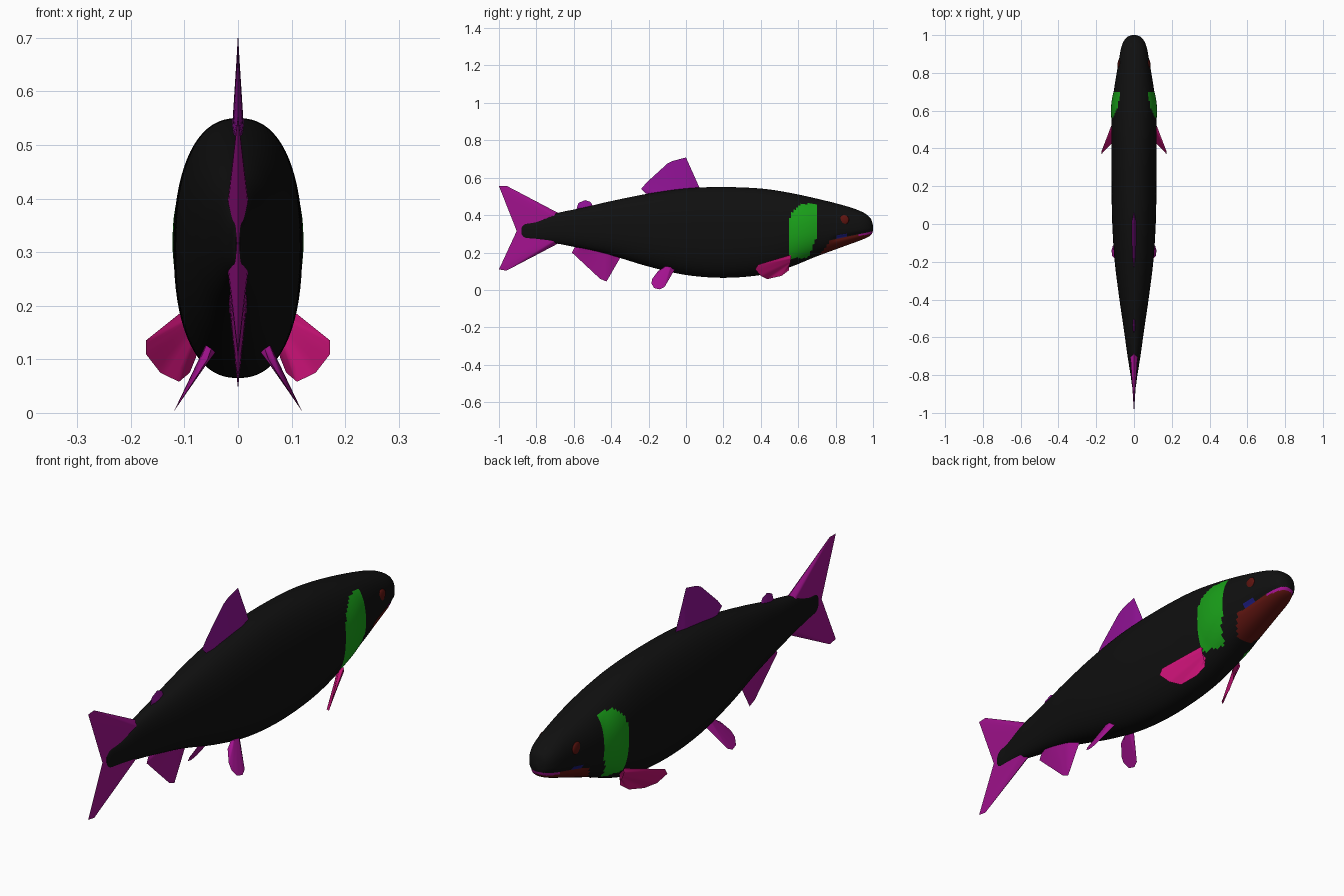
import bpy, bmesh, math
from mathutils import Vector

cube = bpy.data.objects.get("Cube")
if cube:
    bpy.data.objects.remove(cube, do_unlink=True)


def material(name, r, g, b):
    m = bpy.data.materials.new(name)
    m.use_nodes = True
    m.diffuse_color = (r, g, b, 1)
    m.node_tree.nodes["Principled BSDF"].inputs["Base Color"].default_value = (r, g, b, 1)
    return m


BLACK = material("skin black", .005, .005, .005)
GREEN = material("gill green", .01, .35, .01)
MAROON = material("dark maroon", .11, .007, .005)
BLUE = material("mouth blue", .01, .01, .18)
PURPLE = material("fin purple", .28, .006, .3)
MAGENTA = material("fin magenta", .36, .006, .27)
PINK = material("fin pink", .58, .006, .18)


def finish(name, bm, mats, angle=40):
    bmesh.ops.remove_doubles(bm, verts=bm.verts, dist=.0001)
    bmesh.ops.recalc_face_normals(bm, faces=bm.faces)
    mesh = bpy.data.meshes.new(name)
    bm.to_mesh(mesh)
    bm.free()
    ob = bpy.data.objects.new(name, mesh)
    bpy.context.scene.collection.objects.link(ob)
    for m in mats:
        mesh.materials.append(m)
    bpy.ops.object.select_all(action='DESELECT')
    ob.select_set(True)
    bpy.context.view_layer.objects.active = ob
    bpy.ops.object.shade_smooth_by_angle(angle=math.radians(angle))
    return ob


def bridge(bm, rows, closed=False):
    count = len(rows[0])
    for a, b in zip(rows, rows[1:]):
        for i in range(count if closed else count - 1):
            j = (i + 1) % count
            bm.faces.new((a[i], a[j], b[j], b[i]))


# Body stations, tail to nose: y, top, bottom, half width
STATIONS = [Vector(s) for s in (
    (-.88, .335, .295, .004), (-.86, .355, .275, .01), (-.8, .37, .265, .018),
    (-.7, .408, .25, .034), (-.55, .44, .22, .055), (-.4, .475, .185, .077),
    (-.2, .515, .125, .102), (0, .543, .08, .115), (.2, .55, .065, .119),
    (.4, .542, .08, .12), (.55, .52, .12, .119), (.7, .488, .18, .107),
    (.85, .45, .235, .083), (.94, .418, .268, .066), (.985, .385, .29, .042),
    (1, .345, .315, .012))]


def station(i, t):
    last = len(STATIONS) - 1
    a, b, c, d = [STATIONS[max(0, min(last, i + k))] for k in (-1, 0, 1, 2)]
    return b + (c - a) * (t / 2) + (a * 2 - b * 5 + c * 4 - d) * (t * t / 2) \
        + (b * 3 - a - c * 3 + d) * (t ** 3 / 2)


def mouth_line(y):
    return .27 + (y - .78) * .2


def skin_color(y, z):
    s = (z - .17) / .29
    if 0 < s < 1:
        front = .65 + .05 * min(1, s * 2.5)
        back = .555 + .07 * max(0, (s - .7) / .3) ** 2
        if back < y < front:
            return 1
    drop = mouth_line(y) - z
    if drop > 0 and y > .715 + max(0, z - .19) * .8:
        return 4 if y > .92 and drop < .012 else 2
    if -.014 < drop <= 0 and .8 < y < .86:
        return 3
    return 0


def build_body(sides=72, steps=12, power=2 / 2.35):
    bm = bmesh.new()
    rows = []
    for i in range(len(STATIONS) - 1):
        for k in range(steps + (i == len(STATIONS) - 2)):
            y, top, bottom, width = station(i, k / steps)
            row = []
            for n in range(sides):
                a = math.tau * n / sides
                c, s = math.cos(a), math.sin(a)
                x = math.copysign(abs(c) ** power, c) * width
                z = (top + bottom) / 2 + math.copysign(abs(s) ** power, s) * (top - bottom) / 2
                # gill cover swell and mouth groove
                swell = max(0, 1 - ((y - .63) / .08) ** 2 - ((z - .31) / .15) ** 2)
                x *= 1 + .06 * swell
                if y > .79:
                    x *= 1 - .1 * max(0, 1 - abs(z - mouth_line(y)) / .014)
                row.append(bm.verts.new((x, y, z)))
            rows.append(row)
    bridge(bm, rows, closed=True)
    bm.faces.new(rows[0])
    bm.faces.new(rows[-1])
    for f in bm.faces:
        p = f.calc_center_median()
        f.material_index = skin_color(p.y, p.z)
    return finish("body", bm, (BLACK, GREEN, MAROON, BLUE, MAGENTA), 60)


# Fin: a blade from a root line to an outer edge, thinning outwards
def fin(name, mat, root_a, root_b, edge, thick, normal=(1, 0, 0), side=1):
    bm = bmesh.new()
    normal = Vector(normal).normalized()
    a, b = Vector(root_a), Vector(root_b)
    fine = []
    for p, q in zip(edge, edge[1:]):
        fine += [Vector(p).lerp(Vector(q), k / 4) for k in range(4)]
    fine.append(Vector(edge[-1]))
    last = len(fine) - 1
    for face in (1, -1):
        rows = []
        for u in (0, .25, .5, .75, 1):
            row = []
            for i, tip in enumerate(fine):
                v = i / last
                swell = thick * (1 - u) * min(1, 5 * v, 5 * (1 - v))
                p = a.lerp(b, v).lerp(tip, u) + normal * face * swell
                row.append(bm.verts.new((p.x * side, p.y, p.z)))
            rows.append(row)
        bridge(bm, rows)
    return finish(name, bm, (mat,), 40)


def flat(*points):
    return [(0, y, z) for y, z in points]


build_body()

# Fins on the centre line
fin("tail_fin", MAGENTA, (0, -.66, .4), (0, -.66, .26),
    flat((-.69, .415), (-.96, .557), (-1, .555), (-.905, .315),
         (-1, .11), (-.96, .103), (-.69, .245)), .022)
fin("dorsal_fin", PURPLE, (0, -.19, .5), (0, .07, .52),
    flat((-.22, .52), (-.24, .54), (-.21, .575), (-.1, .675), (-.07, .69),
         (0, .708), (.075, .54)), .012)
fin("adipose_fin", PURPLE, (0, -.56, .42), (0, -.5, .43),
    flat((-.585, .435), (-.575, .465), (-.54, .48), (-.51, .47), (-.495, .445)), .01)
fin("anal_fin", MAGENTA, (0, -.59, .235), (0, -.36, .2),
    flat((-.6, .22), (-.61, .2), (-.46, .06), (-.425, .045), (-.35, .175)), .018)

# Paired fins and eyes
for side, label in ((1, "left"), (-1, "right")):
    pelvic = [(.05 + (.11 - z) * .65, y, z) for y, z in
              ((-.15, .1), (-.18, .06), (-.185, .035), (-.17, .01), (-.14, .003),
               (-.115, .015), (-.06, .11))]
    fin(label + "_pelvic_fin", MAGENTA, (.05, -.12, .12), (.05, -.07, .125),
        pelvic, .011, (1, 0, .65), side)
    fin(label + "_pectoral_fin", PINK, (.1, .56, .185), (.075, .55, .13),
        [(.107, .555, .187), (.172, .385, .135), (.172, .37, .11), (.145, .4, .075),
         (.11, .435, .058), (.09, .51, .075), (.078, .55, .105)], .01,
        (.85, .4, -.5), side)
    bm = bmesh.new()
    bmesh.ops.create_uvsphere(bm, u_segments=20, v_segments=12, radius=.026)
    for v in bm.verts:
        v.co = (side * (.079 + v.co.x * .3), .845 + v.co.y, .375 + v.co.z)
    finish(label + "_eye", bm, (MAROON,), 60)
